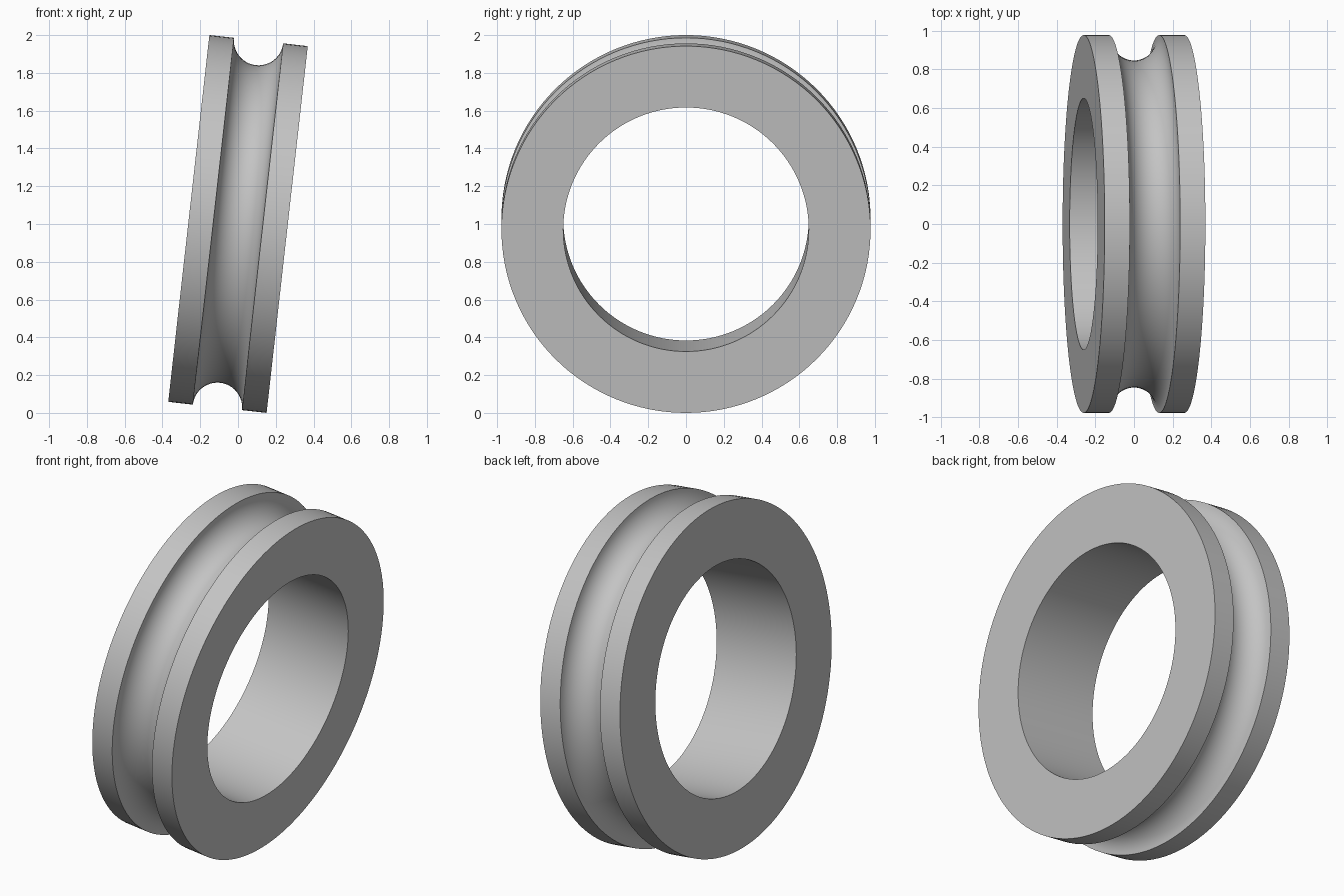
import bpy
import bmesh
from math import pi, sin, cos, radians
from mathutils import Vector, Matrix

cube = bpy.data.objects.get("Cube")
if cube:
    bpy.data.objects.remove(cube)

OUTER, BORE, HALF_WIDTH, GROOVE = 0.977, 0.65, 0.262, 0.131
SEGMENTS, ARC_STEPS = 128, 24

# Grey material
grey = bpy.data.materials.new("plain grey")
grey.use_nodes = True
colour = (0.55, 0.55, 0.55, 1)
grey.diffuse_color = colour
grey.node_tree.nodes["Principled BSDF"].inputs["Base Color"].default_value = colour

# Cross-section as (radius, axial) pairs: bore, two flanges, semicircular groove
section = [(BORE, HALF_WIDTH), (BORE, -HALF_WIDTH), (OUTER, -HALF_WIDTH)]
for i in range(ARC_STEPS + 1):
    a = pi * i / ARC_STEPS
    section.append((OUTER - GROOVE * sin(a), -GROOVE * cos(a)))
section.append((OUTER, HALF_WIDTH))

# Revolve the section around the axle
bm = bmesh.new()
verts = [bm.verts.new((r, 0, h)) for r, h in section]
edges = [bm.edges.new((v, verts[i - 1])) for i, v in enumerate(verts)]
bmesh.ops.spin(bm, geom=verts + edges, axis=(0, 0, 1), cent=(0, 0, 0),
               angle=2 * pi, steps=SEGMENTS, use_merge=True)
bmesh.ops.remove_doubles(bm, verts=bm.verts, dist=0.0001)
bmesh.ops.recalc_face_normals(bm, faces=bm.faces)

# Lay the axle sideways with a slight lean, then rest the ring on the ground
bm.transform(Matrix.Rotation(radians(90 + 6.4), 4, 'Y'))
lowest = min(v.co.z for v in bm.verts)
bmesh.ops.translate(bm, verts=bm.verts, vec=Vector((0, 0, -lowest)))

mesh = bpy.data.meshes.new("grooved_ring")
bm.to_mesh(mesh)
bm.free()
mesh.materials.append(grey)
ring = bpy.data.objects.new("grooved_ring", mesh)
bpy.context.collection.objects.link(ring)

# Smooth curved surfaces, sharp rims
bpy.ops.object.select_all(action='DESELECT')
ring.select_set(True)
bpy.context.view_layer.objects.active = ring
bpy.ops.object.shade_smooth_by_angle(angle=radians(30))
